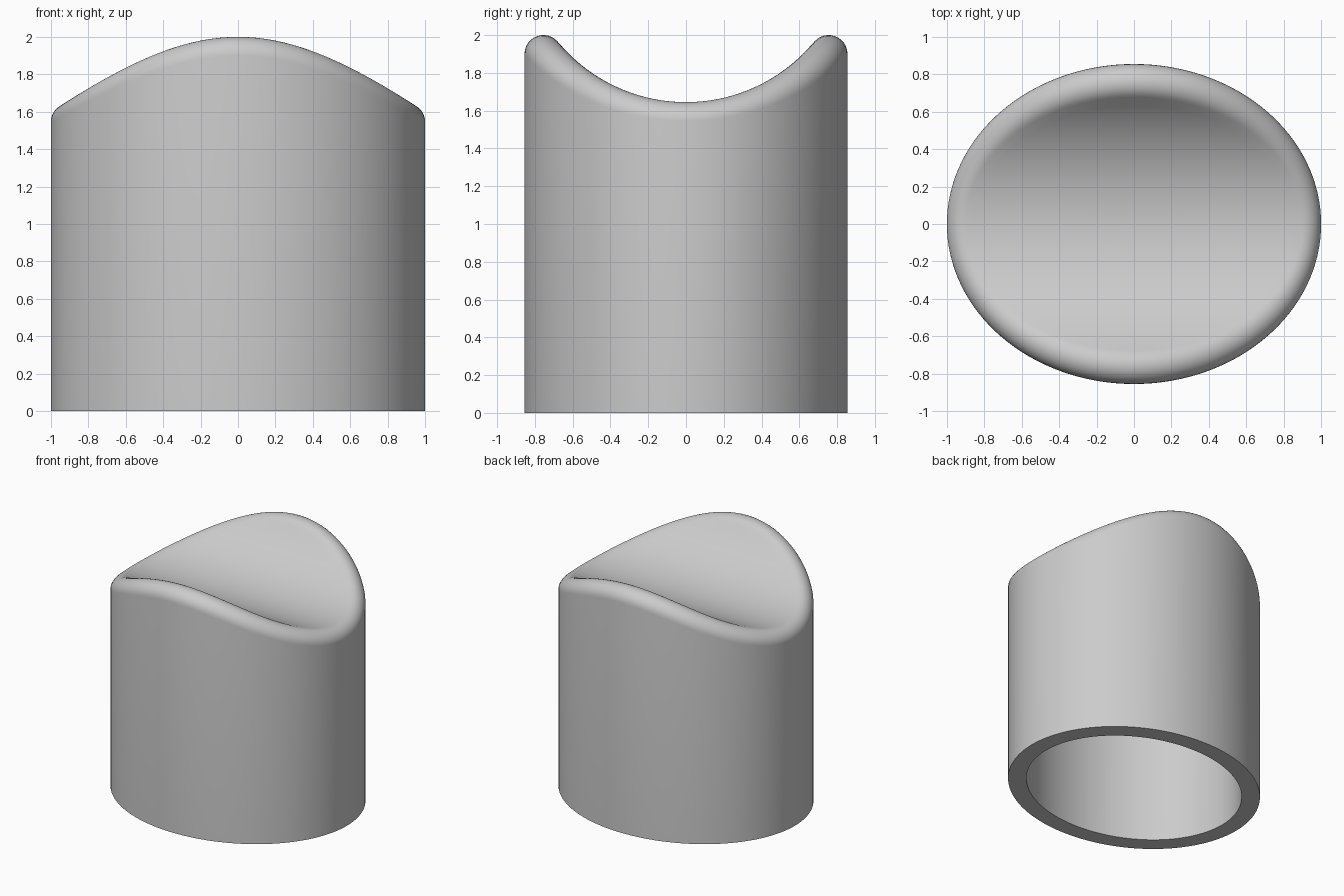
import bpy, bmesh, math
from mathutils import Vector

cube = bpy.data.objects.get("Cube")
if cube:
    bpy.data.objects.remove(cube, do_unlink=True)

A, B = 1.0, 0.855          # half axes of the oval body
LOW = 1.645                # lowest height of the saddle
R = 0.88                   # radius of the saddle trough
ROUND = 0.1                # radius of the rounded rim
WALL = 0.137               # shell thickness
AXIS = LOW + R             # height of the trough axis
SEGS, ARC, FILL = 128, 12, 16


def trough(y, radius):
    return AXIS - math.sqrt(radius * radius - y * y)


def outline(inset):
    """Oval moved inward along its normals: list of (point, normal)."""
    result = []
    for i in range(SEGS):
        t = math.tau * i / SEGS
        n = Vector((math.cos(t) / A, math.sin(t) / B, 0)).normalized()
        p = Vector((A * math.cos(t), B * math.sin(t), 0))
        result.append((p - n * inset, n))
    return result


def fill_rings(edge, radius):
    """Rings shrinking to the centre of a trough-shaped surface."""
    rings = []
    for k in range(1, FILL):
        s = 1 - k / FILL
        rings.append([Vector((p.x * s, p.y * s, trough(p.y * s, radius))) for p in edge])
    return rings


# Rounded rim: arcs from the upright wall to the saddle surface
rim = [[] for _ in range(ARC + 1)]
for p, n in outline(ROUND):
    centre = Vector((p.x, p.y, trough(p.y, R + ROUND)))
    up = (Vector((p.x, 0, AXIS)) - centre).normalized()
    for k in range(ARC + 1):
        rim[k].append(centre + n.slerp(up, k / ARC) * ROUND)

# Hollow underside: inner wall and ceiling parallel to the saddle
inner_foot = [p for p, n in outline(WALL)]
ceiling = [Vector((p.x, p.y, trough(p.y, R + WALL))) for p in inner_foot]
outer_foot = [p for p, n in outline(0)]

rings = fill_rings(ceiling, R + WALL)[::-1] + [ceiling, inner_foot, outer_foot]
rings += rim + fill_rings(rim[-1], R)

bm = bmesh.new()
loops = [[bm.verts.new(p) for p in ring] for ring in rings]
for a, b in zip(loops, loops[1:]):
    for i in range(SEGS):
        j = (i + 1) % SEGS
        bm.faces.new((a[i], a[j], b[j], b[i]))
for loop, radius in ((loops[0], R + WALL), (loops[-1], R)):
    mid = bm.verts.new((0, 0, trough(0, radius)))
    for i in range(SEGS):
        bm.faces.new((loop[i], loop[(i + 1) % SEGS], mid))
bmesh.ops.recalc_face_normals(bm, faces=bm.faces)

mesh = bpy.data.meshes.new("saddle_top_shell")
bm.to_mesh(mesh)
bm.free()
body = bpy.data.objects.new("saddle_top_shell", mesh)
bpy.context.collection.objects.link(body)

# Plain grey material
grey = bpy.data.materials.new("light grey")
grey.use_nodes = True
colour = (0.6, 0.6, 0.6, 1)
grey.diffuse_color = colour
grey.node_tree.nodes["Principled BSDF"].inputs["Base Color"].default_value = colour
mesh.materials.append(grey)

bpy.ops.object.select_all(action="DESELECT")
body.select_set(True)
bpy.context.view_layer.objects.active = body
bpy.ops.object.shade_smooth_by_angle(angle=math.radians(35))
